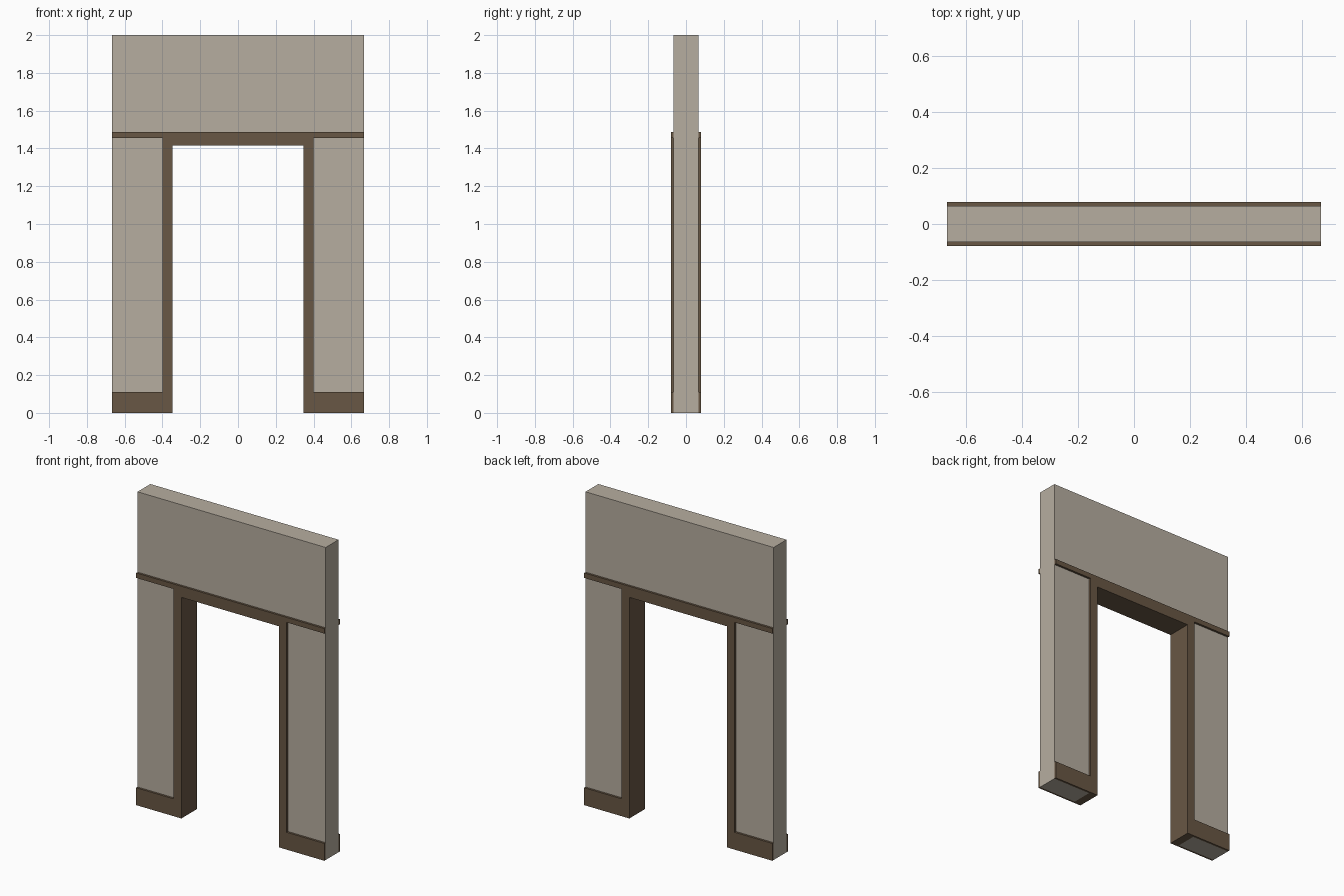
import bpy, bmesh

if "Cube" in bpy.data.objects:
    bpy.data.objects.remove(bpy.data.objects["Cube"])

W, H = 0.666, 2.0            # half width, height
WALL, TRIM = 0.065, 0.0785   # half depths of wall and trim
INNER, OUTER = 0.346, 0.40   # doorway casing edges
HEAD, RAIL_LOW, RAIL_TOP = 1.415, 1.454, 1.486
BASE = 0.111


def material(name, colour):
    m = bpy.data.materials.new(name)
    m.diffuse_color = (*colour, 1)
    m.use_nodes = True
    m.node_tree.nodes["Principled BSDF"].inputs["Base Color"].default_value = m.diffuse_color
    return m


plaster = material("plaster", (0.47, 0.42, 0.35))
wood = material("brown_wood", (0.14, 0.095, 0.058))


def extrude_profile(name, points, y0, y1, mat):
    """Extrude an x-z outline along y."""
    bm = bmesh.new()
    face = bm.faces.new([bm.verts.new((x, y0, z)) for x, z in points])
    ext = bmesh.ops.extrude_face_region(bm, geom=[face])
    verts = [v for v in ext["geom"] if isinstance(v, bmesh.types.BMVert)]
    bmesh.ops.translate(bm, verts=verts, vec=(0, y1 - y0, 0))
    bmesh.ops.recalc_face_normals(bm, faces=bm.faces)
    mesh = bpy.data.meshes.new(name)
    bm.to_mesh(mesh)
    bm.free()
    mesh.materials.append(mat)
    ob = bpy.data.objects.new(name, mesh)
    bpy.context.collection.objects.link(ob)
    return ob


def arch(half_out, top, half_in, head):
    """Outline of an upside-down U."""
    return [(-half_out, 0), (-half_out, top), (half_out, top), (half_out, 0),
            (half_in, 0), (half_in, head), (-half_in, head), (-half_in, 0)]


def rect(x0, x1, z0, z1):
    return [(x0, z0), (x1, z0), (x1, z1), (x0, z1)]


def mirror(ob):
    """Repeat a part on both sides and both faces of the wall."""
    mod = ob.modifiers.new("mirror", "MIRROR")
    mod.use_axis = (True, True, False)
    mod.use_mirror_merge = False


# Wall with doorway
extrude_profile("wall", arch(W, H, OUTER, RAIL_TOP), -WALL, WALL, plaster)

# Door frame lining the opening and standing proud on both faces
extrude_profile("door_frame", arch(OUTER, RAIL_TOP, INNER, HEAD), -TRIM, TRIM, wood)

# Rails at door-head height and skirting boards
mirror(extrude_profile("wall_rail", rect(OUTER, W, RAIL_LOW, RAIL_TOP), -TRIM, -WALL, wood))
mirror(extrude_profile("skirting", rect(OUTER, W, 0, BASE), -TRIM, -WALL, wood))
